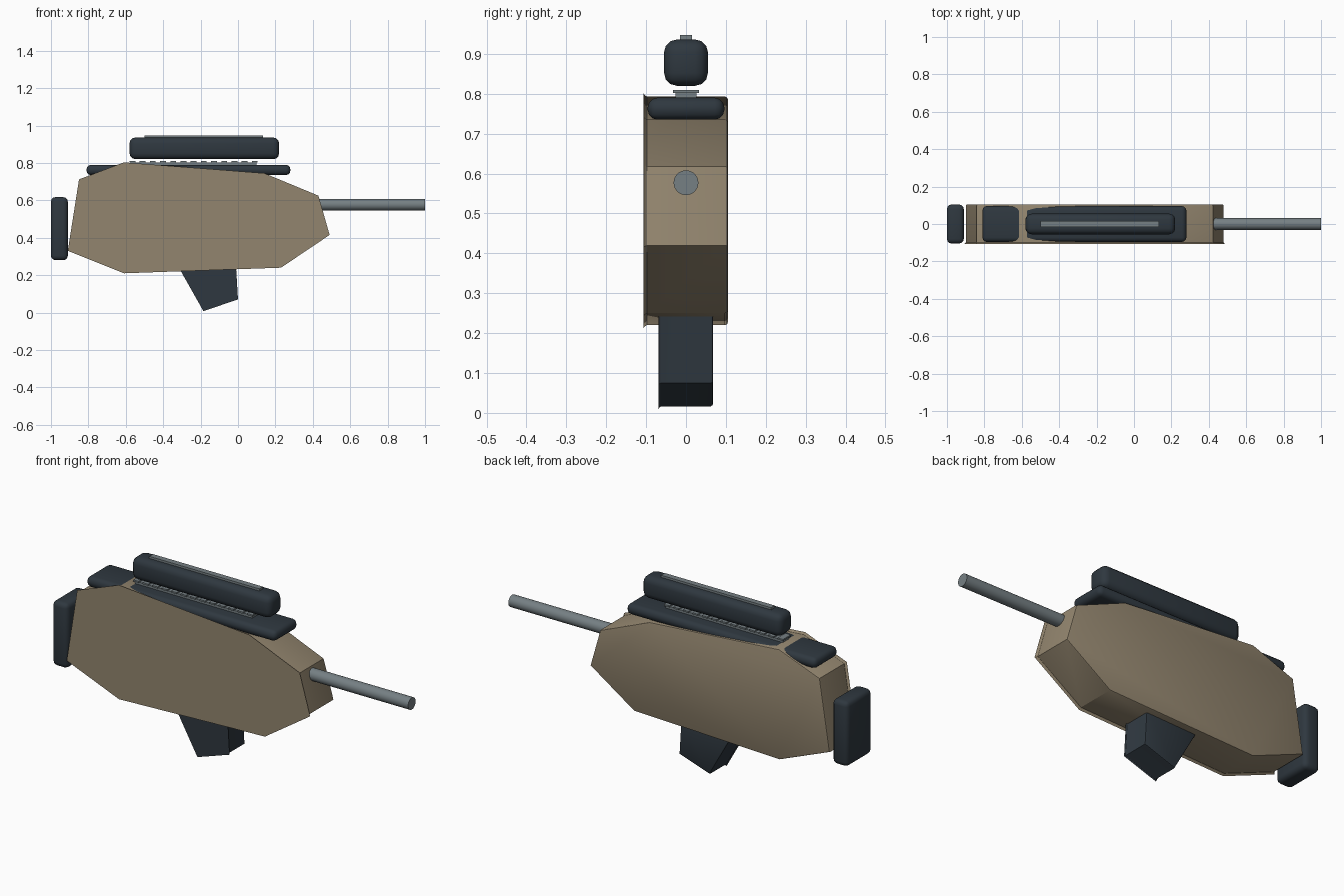
import bpy, bmesh, math
from mathutils import Vector

if "Cube" in bpy.data.objects:
    bpy.data.objects.remove(bpy.data.objects["Cube"])


def material(name, rgb):
    m = bpy.data.materials.new(name)
    m.diffuse_color = (*rgb, 1)
    m.use_nodes = True
    m.node_tree.nodes["Principled BSDF"].inputs["Base Color"].default_value = m.diffuse_color
    return m


TAN = material("tan", (0.29, 0.235, 0.157))
DARK = material("dark slate", (0.028, 0.039, 0.050))
GREY = material("steel grey", (0.18, 0.215, 0.23))


def finish(bm, name, mat):
    bmesh.ops.recalc_face_normals(bm, faces=bm.faces)
    me = bpy.data.meshes.new(name)
    bm.to_mesh(me)
    bm.free()
    me.materials.append(mat)
    ob = bpy.data.objects.new(name, me)
    bpy.context.collection.objects.link(ob)
    bpy.context.view_layer.objects.active = ob
    ob.select_set(True)
    bpy.ops.object.shade_smooth_by_angle(angle=math.radians(30))
    ob.select_set(False)
    return ob


def add_box(bm, x0, x1, y0, y1, z0, z1):
    vs = bmesh.ops.create_cube(bm, size=1)["verts"]
    for v in vs:
        v.co = ((x0 + x1) / 2 + v.co.x * (x1 - x0),
                (y0 + y1) / 2 + v.co.y * (y1 - y0),
                (z0 + z1) / 2 + v.co.z * (z1 - z0))


def box(name, mat, dims, bevel=0.0, segments=3):
    bm = bmesh.new()
    add_box(bm, *dims)
    if bevel:
        bmesh.ops.bevel(bm, geom=bm.edges[:], offset=bevel, segments=segments,
                        profile=0.5, affect='EDGES')
    return finish(bm, name, mat)


def inset(points, d):
    """Move every side of a convex counter-clockwise outline inward by d."""
    out = []
    for i, p in enumerate(points):
        p = Vector(p)
        a = (p - Vector(points[i - 1])).normalized()
        b = (Vector(points[(i + 1) % len(points)]) - p).normalized()
        n1, n2 = Vector((-a.y, a.x)), Vector((-b.y, b.x))
        out.append(p + (n1 + n2) * d / (1 + n1.dot(n2)))
    return out


def slab(name, mat, outline, sections):
    """Loft an x-z outline through (y, inset) sections."""
    bm = bmesh.new()
    rings = [[bm.verts.new((p.x, y, p.y)) for p in inset(outline, d)]
             for y, d in sections]
    n = len(outline)
    for r, s in zip(rings, rings[1:]):
        for i in range(n):
            bm.faces.new((r[i], r[(i + 1) % n], s[(i + 1) % n], s[i]))
    bm.faces.new(rings[0])
    bm.faces.new(rings[-1])
    return finish(bm, name, mat)


# Angular receiver with a flared front lip and a softened back edge
slab("body", TAN,
     [(-0.91, 0.33), (-0.61, 0.21), (0.23, 0.24), (0.49, 0.415),
      (0.43, 0.625), (0.14, 0.745), (-0.61, 0.803), (-0.85, 0.712)],
     [(-0.107, 0), (-0.104, 0.006), (-0.098, 0.010), (0.098, 0.010),
      (0.103, 0.012), (0.105, 0.017)])

# Slanted grip
slab("grip", DARK,
     [(-0.185, 0.008), (0.0, 0.07), (-0.012, 0.27), (-0.333, 0.27)],
     [(-0.069, 0), (-0.066, 0.005), (-0.062, 0.007), (0.062, 0.007),
      (0.066, 0.009), (0.068, 0.013)])

# Butt pad, top plate and sight housing
box("butt_pad", DARK, (-1.0, -0.91, -0.104, 0.104, 0.28, 0.617), 0.024)
box("top_plate", DARK, (-0.81, 0.28, -0.096, 0.096, 0.735, 0.79), 0.024)
box("sight", DARK, (-0.58, 0.22, -0.055, 0.055, 0.82, 0.936), 0.032)
box("sight_strip", GREY, (-0.50, 0.133, -0.015, 0.015, 0.930, 0.947))

# Rail with evenly spaced teeth
bm = bmesh.new()
add_box(bm, -0.575, 0.10, -0.026, 0.026, 0.78, 0.803)
TEETH = 13
for i in range(TEETH):
    x = -0.58 + i * 0.0545
    add_box(bm, x, x + 0.031, -0.032, 0.032, 0.802, 0.810)
finish(bm, "rail", GREY)

# Barrel
bm = bmesh.new()
bmesh.ops.create_cone(bm, cap_ends=True, segments=32, radius1=0.031,
                      radius2=0.031, depth=0.58)
for v in bm.verts:
    v.co = (0.71 + v.co.z, v.co.y, 0.577 + v.co.x)
finish(bm, "barrel", GREY)
